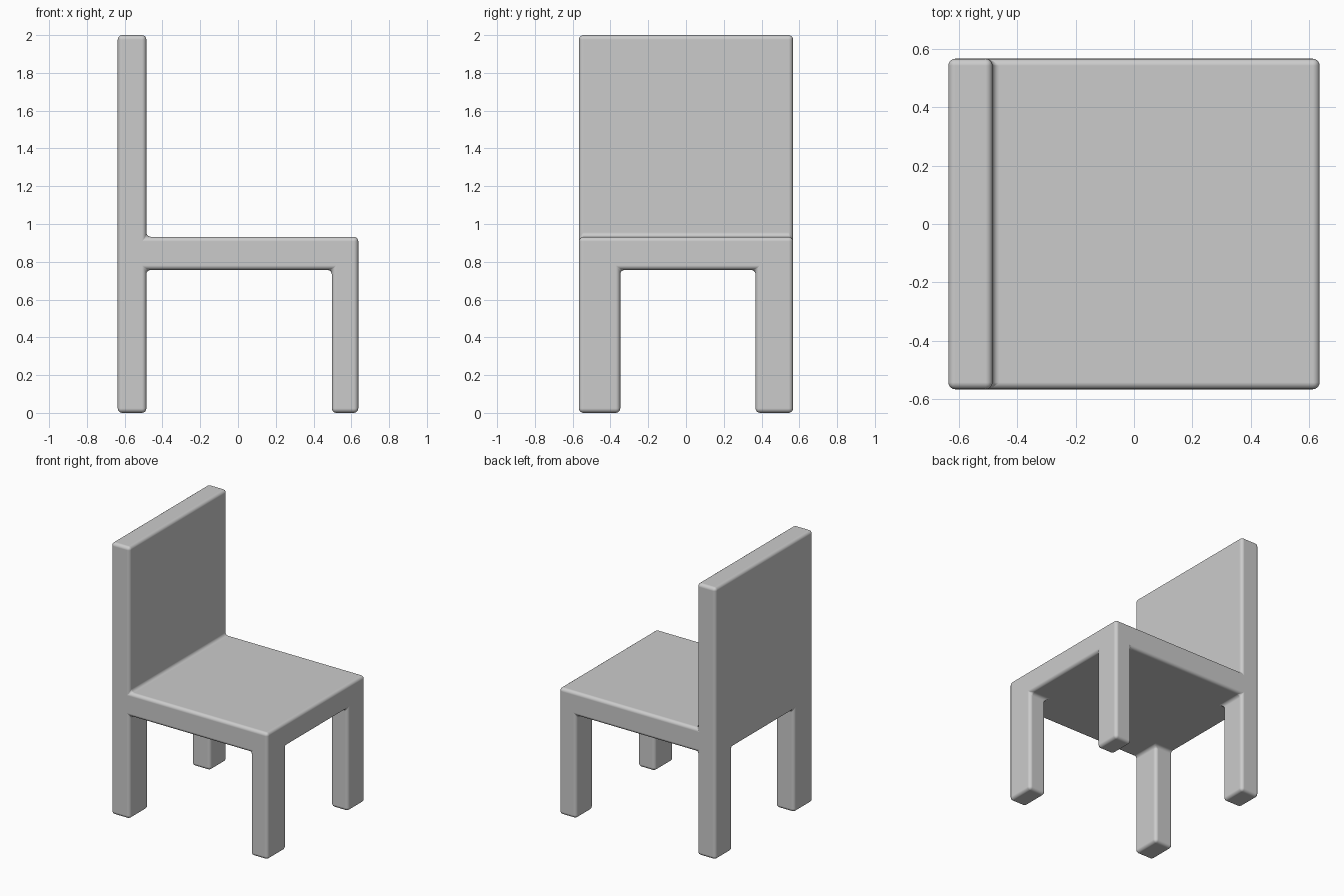
import bpy
import bmesh

if "Cube" in bpy.data.objects:
    bpy.data.objects.remove(bpy.data.objects["Cube"])

# Cut lines of the block-out grid: legs / seat / backrest
XS = (-0.637, -0.485, 0.497, 0.637)
YS = (-0.567, -0.348, 0.368, 0.567)
ZS = (0.005, 0.757, 0.932, 2.0)


def solid(c):
    """Which grid cells belong to the chair."""
    i, j, k = c
    if not all(0 <= n <= 2 for n in c):
        return False
    if k == 0:
        return i != 1 and j != 1      # four corner legs
    if k == 1:
        return True                   # seat slab
    return i == 0                     # upright backrest


bm = bmesh.new()
verts = {}


def vert(p):
    if p not in verts:
        verts[p] = bm.verts.new((XS[p[0]], YS[p[1]], ZS[p[2]]))
    return verts[p]


# Skin every cell side that borders empty space
cells = [(i, j, k) for i in range(3) for j in range(3) for k in range(3)]
for c in filter(solid, cells):
    for axis in range(3):
        u, v = (axis + 1) % 3, (axis + 2) % 3
        for side in (0, 1):
            n = list(c)
            n[axis] += 2 * side - 1
            if solid(n):
                continue
            ring = []
            for du, dv in ((0, 0), (1, 0), (1, 1), (0, 1)):
                p = list(c)
                p[axis] += side
                p[u] += du
                p[v] += dv
                ring.append(vert(tuple(p)))
            bm.faces.new(ring if side else ring[::-1])

# Feet rest on the ground
for p, w in verts.items():
    if p[2] == 0:
        w.co.z = 0.0

mesh = bpy.data.meshes.new("chair")
bm.to_mesh(mesh)
bm.free()
chair = bpy.data.objects.new("chair", mesh)
bpy.context.collection.objects.link(chair)

# Soft rounded edges, including the inner fillets
bevel = chair.modifiers.new("rounded_edges", 'BEVEL')
bevel.width = 0.024
bevel.segments = 4
bevel.limit_method = 'ANGLE'
bevel.harden_normals = True

bpy.context.view_layer.objects.active = chair
chair.select_set(True)
bpy.ops.object.shade_smooth()
